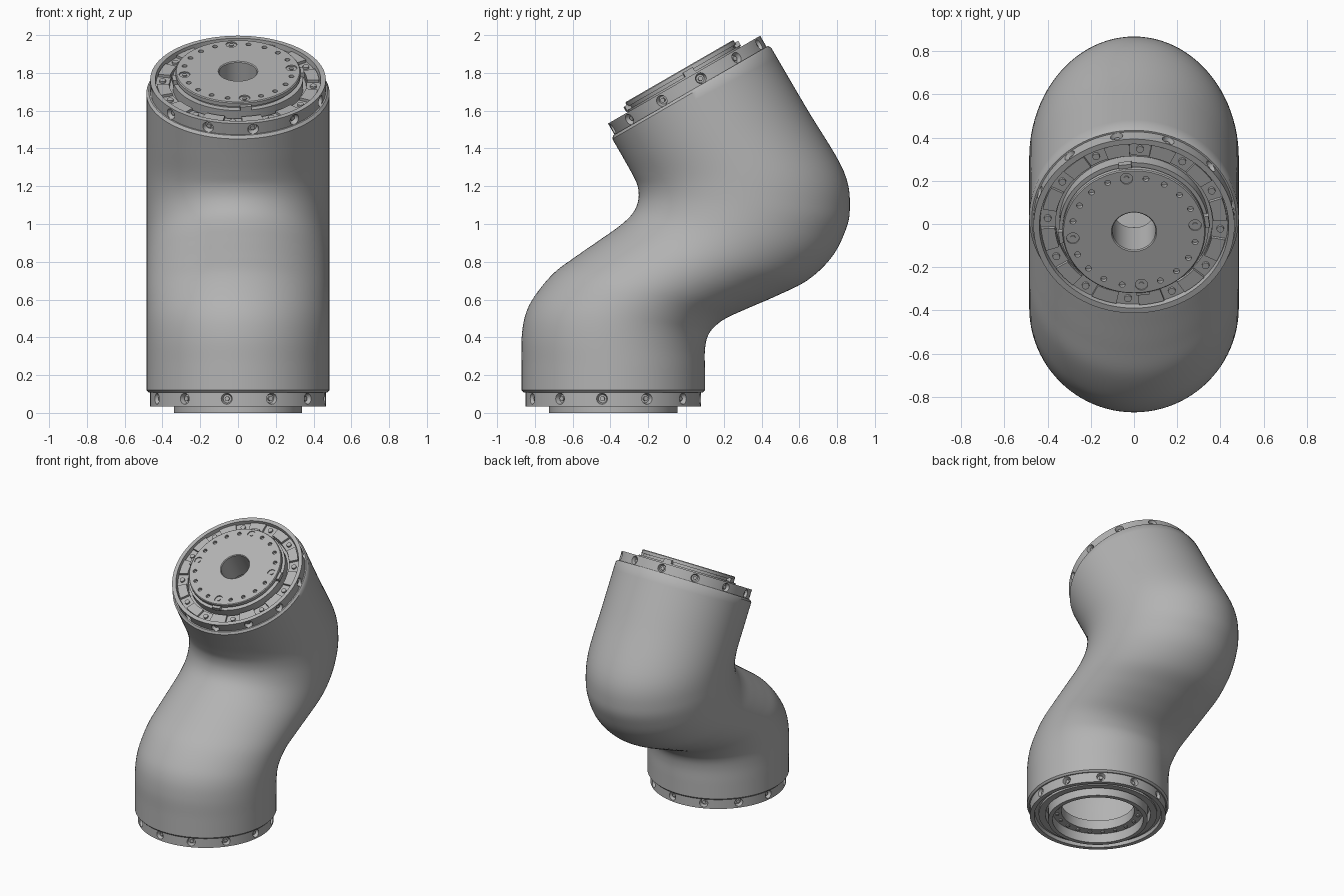
import bpy, bmesh
from math import sin, cos, pi, radians
from mathutils import Matrix, Vector

if "Cube" in bpy.data.objects:
    bpy.data.objects.remove(bpy.data.objects["Cube"])

GREY = bpy.data.materials.new("satin grey")
GREY.use_nodes = True
GREY.diffuse_color = (0.45, 0.45, 0.45, 1)
GREY.node_tree.nodes["Principled BSDF"].inputs["Base Color"].default_value = (0.45, 0.45, 0.45, 1)

R = 0.485
BASE = Matrix.Translation((0, -0.385, 0))
HEAD = Matrix.Translation((0, 0.03, 1.695)) @ Matrix.Rotation(radians(30), 4, 'X')


def finish(name, bm, frame=Matrix()):
    bmesh.ops.recalc_face_normals(bm, faces=bm.faces)
    mesh = bpy.data.meshes.new(name)
    bm.to_mesh(mesh)
    bm.free()
    mesh.materials.append(GREY)
    ob = bpy.data.objects.new(name, mesh)
    ob.matrix_world = frame
    bpy.context.collection.objects.link(ob)
    return ob


def smooth(ob, angle=35):
    bpy.ops.object.select_all(action='DESELECT')
    ob.select_set(True)
    bpy.context.view_layer.objects.active = ob
    bpy.ops.object.shade_smooth_by_angle(angle=radians(angle))


def skin(bm, loops, closed):
    rows = [[bm.verts.new(p) for p in loop] for loop in loops]
    pairs = list(zip(rows, rows[1:]))
    if closed:
        pairs.append((rows[-1], rows[0]))
    n = len(rows[0])
    for a, b in pairs:
        for i in range(n):
            j = (i + 1) % n
            bm.faces.new((a[i], a[j], b[j], b[i]))


def lathe(name, profile, frame, segs=96):
    """Turn a closed (radius, height) outline about the local axis."""
    bm = bmesh.new()
    skin(bm, [[(r * cos(2 * pi * i / segs), r * sin(2 * pi * i / segs), z)
               for i in range(segs)] for r, z in profile], True)
    return finish(name, bm, frame)


def peg(bm, matrix, r1, r2, depth, segs=16):
    bmesh.ops.create_cone(bm, cap_ends=True, segments=segs, radius1=r1,
                          radius2=r2, depth=depth, matrix=matrix)


def turn(angle):
    return Matrix.Rotation(radians(angle), 4, 'Z')


def radial(angle, r, z):
    return turn(angle) @ Matrix.Translation((r, 0, z)) @ Matrix.Rotation(pi / 2, 4, 'Y')


def axial(angle, r, z):
    return turn(angle) @ Matrix.Translation((r, 0, z))


def cut(ob, bm):
    """Subtract the cutter and bake the result."""
    cutter = finish("cutter", bm, ob.matrix_world.copy())
    mod = ob.modifiers.new("cut", 'BOOLEAN')
    mod.operation = 'DIFFERENCE'
    mod.solver = 'EXACT'
    mod.object = cutter
    bpy.context.view_layer.update()
    deps = bpy.context.evaluated_depsgraph_get()
    mesh = bpy.data.meshes.new_from_object(ob.evaluated_get(deps))
    ob.modifiers.clear()
    ob.data = mesh
    bpy.data.objects.remove(cutter)


def ring_screws(ring, name, offset, z, frame):
    """Countersunk radial holes round a ring, each with a screw inside."""
    holes, screws = bmesh.new(), bmesh.new()
    for k in range(12):
        a = offset + 30 * k
        peg(holes, radial(a, 0.459, z), 0.022, 0.034, 0.042)
        peg(screws, radial(a, 0.443, z), 0.013, 0.013, 0.016, 8)
    cut(ring, holes)
    smooth(ring)
    smooth(finish(name, screws, frame))


# Body: elliptical sections between front and back outline points (y, z, y, z)
keys = [Vector(k) for k in (
    (-.87, .12, .10, .12), (-.87, .26, .10, .23), (-.87, .40, .10, .33),
    (-.85, .52, .113, .40), (-.80, .62, .145, .45), (-.70, .74, .21, .50),
    (-.58, .83, .33, .555), (-.45, .92, .48, .62), (-.345, .995, .64, .70),
    (-.28, 1.06, .76, .81), (-.252, 1.13, .83, .93), (-.256, 1.20, .867, 1.07),
    (-.285, 1.265, .835, 1.28), (-.335, 1.355, .64, 1.61), (-.39, 1.45, .45, 1.935))]
sections = []
for i in range(len(keys) - 1):
    p1, p2 = keys[i], keys[i + 1]
    p0 = keys[i - 1] if i else 2 * p1 - p2
    p3 = keys[i + 2] if i + 2 < len(keys) else 2 * p2 - p1
    for s in range(6):
        t = s / 6
        sections.append(0.5 * (2 * p1 + (p2 - p0) * t + (2 * p0 - 5 * p1 + 4 * p2 - p3) * t * t
                               + (3 * p1 - p0 - 3 * p2 + p3) * t ** 3))
sections.append(keys[-1])
SEG = 96
loops = []
for s in sections:
    front, back = Vector((0, s[0], s[1])), Vector((0, s[2], s[3]))
    mid, half = (front + back) / 2, (back - front) / 2
    loops.append([mid + Vector((R * cos(2 * pi * i / SEG), 0, 0)) + half * sin(2 * pi * i / SEG)
                  for i in range(SEG)])


def lip(frame, r, z):
    return [frame @ Vector((r * cos(2 * pi * i / SEG), r * sin(2 * pi * i / SEG), z))
            for i in range(SEG)]


loops = [lip(BASE, .42, .108), lip(BASE, .473, .108)] + loops
loops += [lip(HEAD, .473, .012), lip(HEAD, .42, .012)]
bm = bmesh.new()
skin(bm, loops, False)
smooth(finish("bent_housing", bm), 40)

# Lower flange
ring = lathe("base_ring", [(.465, .118), (.465, .035), (.435, .035), (.43, .06), (.405, .06),
                           (.405, .045), (.36, .045), (.36, .118)], BASE)
ring_screws(ring, "base_ring_screws", -7.4, .075, BASE)
smooth(lathe("base_collar", [(.34, .118), (.34, 0), (.31, 0), (.31, .07), (.25, .07),
                             (.25, .14), (.37, .14), (.37, .118)], BASE))
bm = bmesh.new()
for k in range(20):
    peg(bm, axial(7 + 18 * k, .28, .066), .013, .013, .012, 10)
smooth(finish("base_collar_bolts", bm, BASE))

# Upper flange ring with a recessed channel
ring = lathe("head_ring", [(.465, -.02), (.465, .08), (.438, .08), (.434, .05),
                           (.362, .05), (.362, -.02)], HEAD)
ring_screws(ring, "head_ring_screws", 10, .042, HEAD)

# Raised pads and bolts in the channel
bm = bmesh.new()
for k in range(12):
    start, steps = 30 * k + 3, 4
    slices = []
    for s in range(steps + 1):
        a = radians(start + 16 * s / steps)
        slices.append([(r * cos(a), r * sin(a), z)
                       for r, z in ((.366, .045), (.43, .045), (.43, .066), (.366, .066))])
    first = len(bm.verts)
    skin(bm, slices, False)
    bm.verts.ensure_lookup_table()
    bm.faces.new(bm.verts[first:first + 4])
    bm.faces.new(bm.verts[first + 4 * steps:first + 4 * steps + 4])
smooth(finish("channel_pads", bm, HEAD))
bm = bmesh.new()
for k in range(12):
    peg(bm, axial(-4 + 30 * k, .4, .055), .017, .017, .014, 12)
smooth(finish("channel_bolts", bm, HEAD))

# Output disc with centre bore and bolt circle
disc = lathe("output_disc", [(.1, -.08), (.1, .127), (.105, .132), (.326, .132), (.331, .127),
                             (.331, .105), (.315, .105), (.315, .09), (.345, .09),
                             (.345, .03), (.362, .03), (.362, -.08)], HEAD)
holes, screws, tabs = bmesh.new(), bmesh.new(), bmesh.new()
for k in range(20):
    a = 7 + 18 * k
    if k % 5:
        peg(holes, axial(a, .288, .127), .014, .014, .03, 12)
    else:
        peg(holes, axial(a, .285, .133), .029, .029, .016)
        peg(screws, axial(a, .285, .126), .012, .012, .01, 10)
        bmesh.ops.create_cube(tabs, size=1, matrix=axial(a, .335, .1)
                              @ Matrix.Diagonal((.03, .06, .03, 1)))
cut(disc, holes)
smooth(disc)
smooth(finish("disc_screws", screws, HEAD))
finish("disc_tabs", tabs, HEAD)
